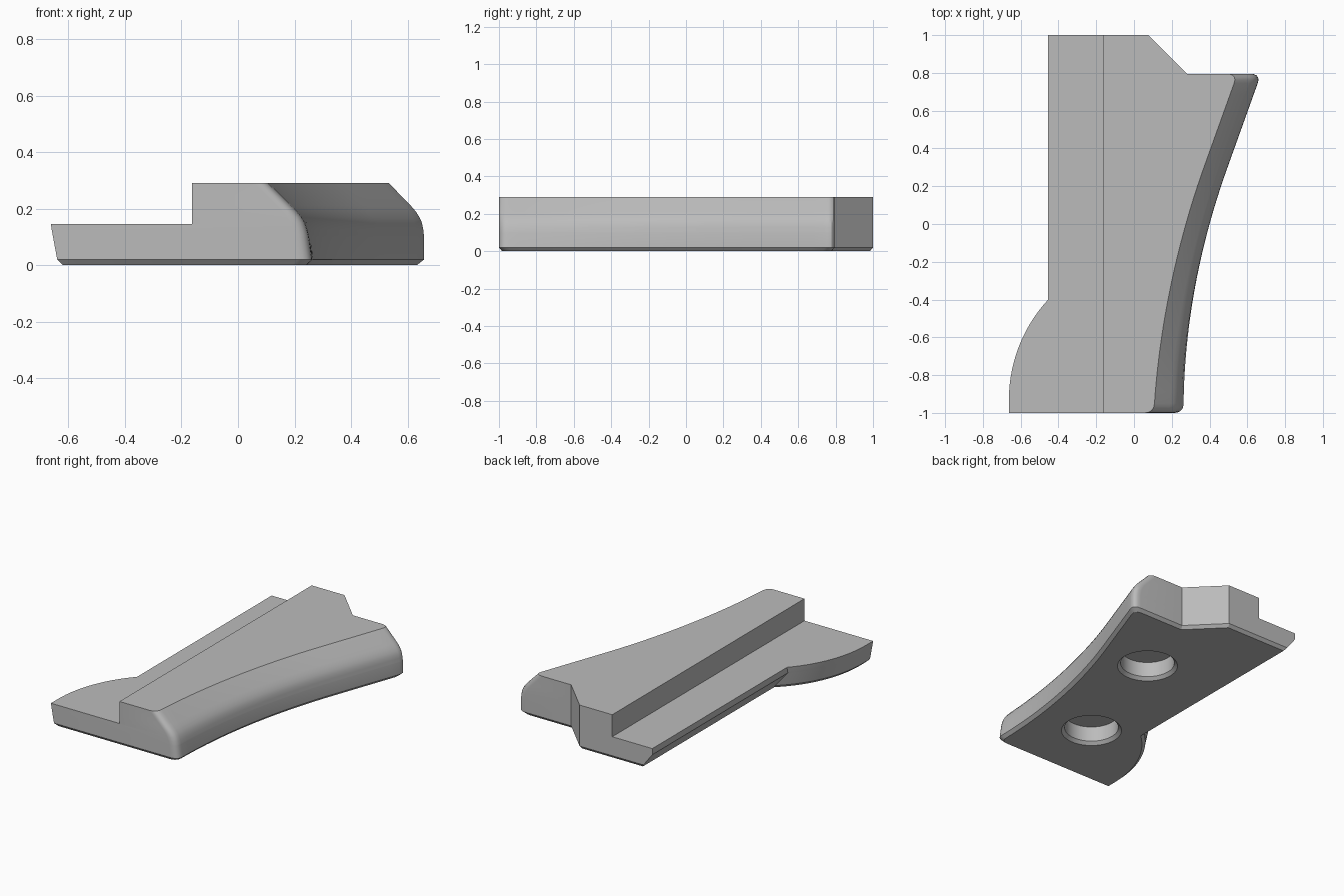
import bpy, bmesh, math

if "Cube" in bpy.data.objects:
    bpy.data.objects.remove(bpy.data.objects["Cube"], do_unlink=True)

grey = bpy.data.materials.new("plain grey")
grey.use_nodes = True
grey.diffuse_color = (0.5, 0.5, 0.5, 1)
grey.node_tree.nodes["Principled BSDF"].inputs["Base Color"].default_value = (0.5, 0.5, 0.5, 1)

# height, inset of the curved side at the front end, and at the back end
LEVELS = [(0, 0.02, 0.02), (0.02, 0, 0), (0.10, 0.012, 0), (0.105, 0.013, 0.001),
          (0.125, 0.018, 0.003), (0.15, 0.027, 0.008), (0.17, 0.039, 0.017),
          (0.19, 0.055, 0.03), (0.21, 0.075, 0.047), (0.29, 0.157, 0.125)]
SMOOTH = 5


def side_x(y, front, back):
    """Swept curve of the long side: a parabola that runs out straight."""
    bend = min(y, 0.3)
    x = 0.262 + 0.138 * (bend + 1) ** 2 + 0.359 * (y - bend)
    t = min(1, max(0, (y + 1) / 1.1))
    t = t * (2 - t)
    return x - front * (1 - t) - back * t


def rounded(a, c, b):
    """Rounded corner from a to b around corner point c."""
    ts = [i / SMOOTH for i in range(SMOOTH + 1)]
    return [tuple((1 - t) ** 2 * a[k] + 2 * t * (1 - t) * c[k] + t * t * b[k]
                  for k in (0, 1)) for t in ts]


def outline(z, front, back):
    """Cross-section of the body at one height, counter-clockwise."""
    e = 0.017 if z == 0 else 0
    lo, notch, hi = -1 + e, 0.795 - e, 1 - e
    sx = lambda y: side_x(y, front, back)
    # front corner, swept side and back corner
    pts = rounded((sx(lo) - 0.05, lo), (sx(lo), lo), (sx(lo + 0.05), lo + 0.05))
    y0, y1 = lo + 0.05, notch - 0.05
    n = 28
    pts += [(sx(y0 + (y1 - y0) * i / n), y0 + (y1 - y0) * i / n) for i in range(1, n)]
    pts += rounded((sx(y1), y1), (sx(notch), notch), (sx(notch) - 0.06, notch))
    # angled notch and back end
    pts += [(0.28 - 0.4 * e, notch), (0.075 - 0.4 * e, hi)]
    # undercut straight edge, then the bulging arc
    left = -0.455 + 0.08 * max(0, 1 - z / 0.105)
    pts.append((left, hi))
    r = 0.78 - max(0, 0.145 - z) * 0.184 - e
    cx, cy = 0.117, -0.93
    end = math.acos((cx - left) / r)
    m = 14
    for i in range(m + 1):
        a = end * (1 - i / m)
        pts.append((cx - r * math.cos(a), cy + r * math.sin(a)))
    pts.append((cx - r, lo))
    return pts


def loft(name, rings):
    """Mesh object skinned through matching closed rings."""
    bm = bmesh.new()
    loops = [[bm.verts.new(p) for p in ring] for ring in rings]
    for a, b in zip(loops, loops[1:]):
        for i in range(len(a)):
            j = (i + 1) % len(a)
            bm.faces.new((a[i], a[j], b[j], b[i]))
    bm.faces.new(loops[0][::-1])
    bm.faces.new(loops[-1])
    bmesh.ops.recalc_face_normals(bm, faces=bm.faces)
    mesh = bpy.data.meshes.new(name)
    bm.to_mesh(mesh)
    bm.free()
    mesh.materials.append(grey)
    obj = bpy.data.objects.new(name, mesh)
    bpy.context.collection.objects.link(obj)
    return obj


def cut(target, cutter):
    """Subtract the cutter and discard it."""
    cutter.hide_render = True
    bpy.context.view_layer.objects.active = target
    mod = target.modifiers.new("cut", "BOOLEAN")
    mod.operation = "DIFFERENCE"
    mod.solver = "EXACT"
    mod.object = cutter
    bpy.ops.object.modifier_apply(modifier=mod.name)
    bpy.data.objects.remove(cutter, do_unlink=True)


# Main body
body = loft("wedge_body", [[(x, y, lv[0]) for x, y in outline(*lv)] for lv in LEVELS])

# Lowered ledge along the straight side
square = [(-1, -2), (-0.163, -2), (-0.163, 2), (-1, 2)]
cut(body, loft("ledge_cutter", [[(x, y, z) for x, y in square] for z in (0.145, 0.5)]))

# Two blind sockets with chamfered rims in the underside
SOCKET = [(-0.02, 0.205), (0.02, 0.165), (0.12, 0.165)]
for cx, cy in ((0.146, 0.303), (-0.10, -0.526)):
    angles = [math.tau * i / 48 for i in range(48)]
    cut(body, loft("socket_cutter", [[(cx + r * math.cos(a), cy + r * math.sin(a), z)
                                      for a in angles] for z, r in SOCKET]))

# Smooth shading with crisp edges
bpy.ops.object.select_all(action="DESELECT")
body.select_set(True)
bpy.context.view_layer.objects.active = body
bpy.ops.object.shade_smooth_by_angle(angle=math.radians(28))
